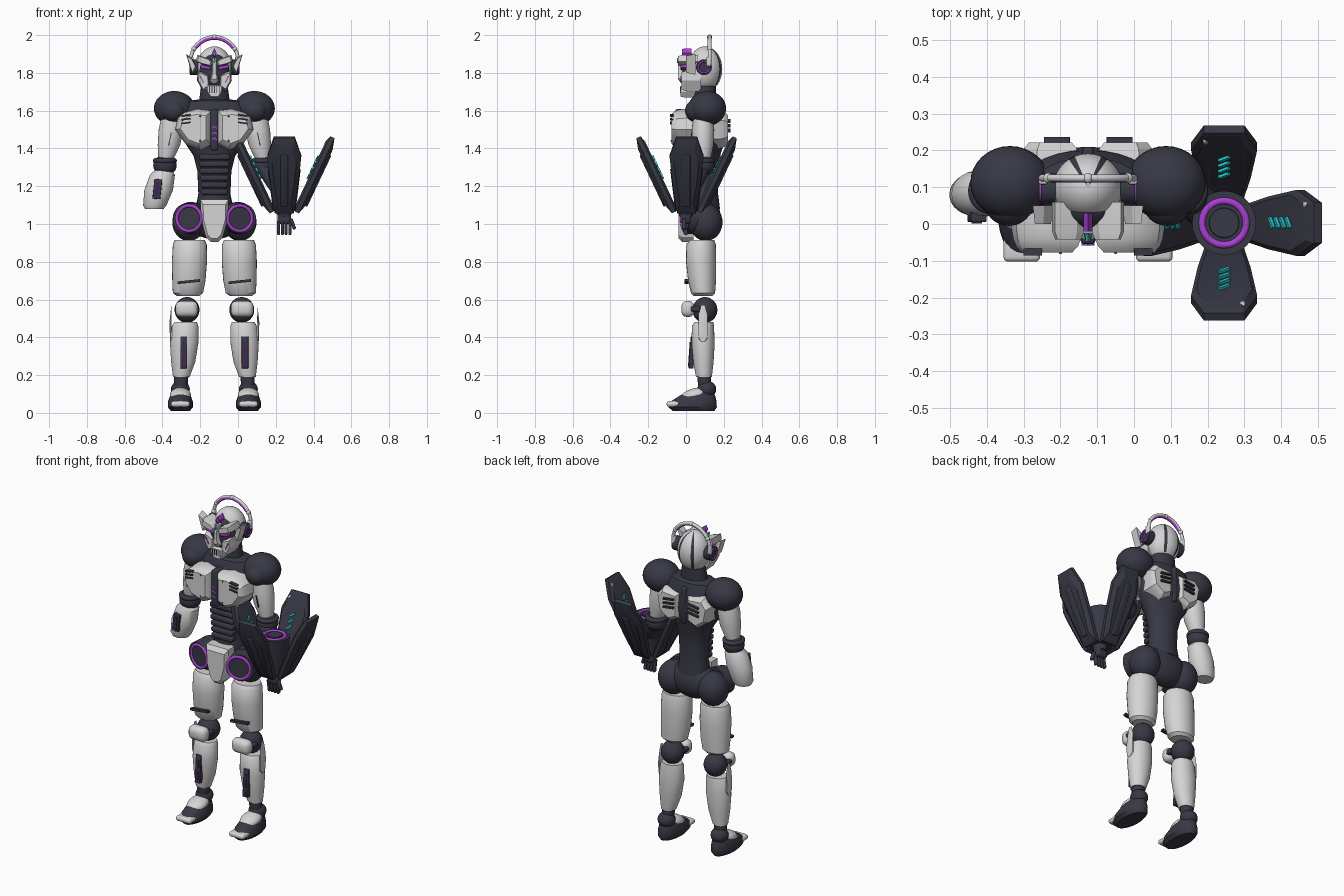
import bpy, bmesh, math
from mathutils import Matrix, Vector, Euler

cube = bpy.data.objects.get("Cube")
if cube:
    bpy.data.objects.remove(cube, do_unlink=True)

MID = -0.125  # body centre line


def material(name, *rgb):
    mat = bpy.data.materials.new(name)
    mat.use_nodes = True
    mat.diffuse_color = (*rgb, 1)
    mat.node_tree.nodes["Principled BSDF"].inputs["Base Color"].default_value = (*rgb, 1)
    return mat


WHITE = material("white_shell", .66, .66, .67)
DARK = material("dark_frame", .04, .04, .06)
PURPLE = material("purple_glow", .4, .05, .65)
PLUM = material("plum_panel", .06, .015, .09)
TEAL = material("teal_glow", .02, .55, .6)


def at(dx, y, z, tilt=0, lean=0, turn=0):
    """Placement relative to the body centre line, angles in degrees."""
    angles = [math.radians(a) for a in (tilt, lean, turn)]
    return Matrix.Translation((MID + dx, y, z)) @ Euler(angles).to_matrix().to_4x4()


def finish(name, bm, place, *mats, sharp=35):
    bmesh.ops.transform(bm, matrix=place, verts=bm.verts)
    bmesh.ops.recalc_face_normals(bm, faces=bm.faces)
    for face in bm.faces:
        face.smooth = True
    for edge in bm.edges:
        edge.smooth = len(edge.link_faces) == 2 and edge.calc_face_angle(0) < math.radians(sharp)
    mesh = bpy.data.meshes.new(name)
    bm.to_mesh(mesh)
    bm.free()
    for mat in mats:
        mesh.materials.append(mat)
    obj = bpy.data.objects.new(name, mesh)
    bpy.context.collection.objects.link(obj)
    return obj


def skin(rings, closed=False):
    """Bridge equal point rings into a surface and cap the ends."""
    bm = bmesh.new()
    rows = [[bm.verts.new(p) for p in ring] for ring in rings]
    count = len(rows[0])
    for a, b in zip(rows, rows[1:]):
        for i in range(count):
            j = (i + 1) % count
            bm.faces.new((a[i], a[j], b[j], b[i]))
    bm.faces.new(rows[0])
    bm.faces.new(rows[-1])
    return bm


def loft(name, mat, sections, side=1, place=None):
    """Sections are (dx, y, z, half width, half depth)."""
    turn = [math.tau * i / 28 for i in range(28)]
    rings = [[(side * x + w * math.cos(a), y + d * math.sin(a), z) for a in turn]
             for x, y, z, w, d in sections]
    return finish(name, skin(rings), place or at(0, 0, 0), mat)


def plate(name, mat, outline, steps, side=1, place=None):
    """Front-facing outline in x and z; steps are (y, scale)."""
    cx = sum(p[0] for p in outline) / len(outline)
    cz = sum(p[1] for p in outline) / len(outline)
    rings = [[(side * (cx + (x - cx) * k), y, cz + (z - cz) * k) for x, z in outline]
             for y, k in steps]
    return finish(name, skin(rings), place or at(0, 0, 0), mat, sharp=25)


def mirrored(points):
    return points + [(-x, z) for x, z in reversed(points)]


def ball(name, mat, place, *radii):
    bm = bmesh.new()
    bmesh.ops.create_uvsphere(bm, u_segments=32, v_segments=20, radius=1)
    return finish(name, bm, place @ Matrix.Diagonal((*radii, 1)), mat)


def box(name, mat, place, size, bevel=0):
    bm = bmesh.new()
    bmesh.ops.create_cube(bm, size=1, matrix=Matrix.Diagonal((*size, 1)))
    if bevel:
        bmesh.ops.bevel(bm, geom=bm.edges[:], offset=bevel, segments=3, profile=.5, affect='EDGES')
    return finish(name, bm, place, mat)


def drum(name, mat, place, r1, r2, depth):
    bm = bmesh.new()
    bmesh.ops.create_cone(bm, cap_ends=True, segments=32, radius1=r1, radius2=r2, depth=depth)
    return finish(name, bm, place, mat)


def hoop(name, mat, place, radius, thick, start=0, end=360):
    """Ring, or part of one, lying in the local xz plane."""
    rings = []
    for i in range(41):
        a = math.radians(start + (end - start) * i / 40)
        rings.append([((radius + thick * math.cos(b)) * math.cos(a), thick * math.sin(b),
                       (radius + thick * math.cos(b)) * math.sin(a))
                      for b in [math.tau * k / 10 for k in range(10)]])
    return finish(name, skin(rings), place, mat, sharp=50)


# Torso, ribbed waist and pelvis
loft("torso", DARK, [(0, .1, 1.08, .1, .08), (0, .1, 1.16, .085, .07), (0, .1, 1.28, .09, .07),
                     (0, .1, 1.36, .11, .08), (0, .1, 1.42, .15, .1), (0, .1, 1.5, .19, .11),
                     (0, .1, 1.6, .19, .1), (0, .1, 1.65, .15, .08), (0, .1, 1.66, .08, .06),
                     (0, .1, 1.73, .07, .06)])
for i in range(6):
    box("waist_rib", DARK, at(0, .045, 1.17 + i * .037), (.14 + .005 * i, .06, .032), .011)
ball("pelvis", DARK, at(0, .1, 1.03), .15, .085, .11)
box("sternum", DARK, at(0, 0, 1.5), (.04, .11, .22), .01)
box("spine_strip", DARK, at(0, .19, 1.52), (.03, .04, .22), .01)
for i in range(3):
    for s in (-1, 1):
        box("sternum_light", PURPLE, at(s * .008, -.056, 1.45 + i * .03, 0, s * 35), (.02, .006, .007))
plate("pelvis_guard", WHITE, mirrored([(.075, 1.13), (.072, 1.03), (.045, .93), (.02, .905)]),
      [(.04, 1), (-.02, 1), (-.04, .8)])

# Head shell with two dark seams at the back
skull = ball("head", WHITE, at(0, .1, 1.82), .095, .092, .12)
skull.data.materials.append(DARK)
for face in skull.data.polygons:
    d = face.center - Vector((MID, .1, 1.82))
    if abs(abs(math.atan2(d.x, d.y)) - .5) < .1 and d.z > -.08:
        face.material_index = 1
ball("face_recess", DARK, at(0, .04, 1.8), .08, .06, .1)
plate("nose_ridge", WHITE, mirrored([(.012, 1.88), (.014, 1.8), (.024, 1.76), (.01, 1.745)]),
      [(.02, 1), (-.025, 1), (-.042, .6)])
plate("jaw", WHITE, mirrored([(.045, 1.735), (.042, 1.7), (.022, 1.67)]),
      [(.06, 1), (-.01, 1), (-.03, .85)])
for i in range(-2, 3):
    box("jaw_slit", DARK, at(i * .013, -.029, 1.71), (.004, .008, .035))
diamond = [(0, .025), (.013, 0), (0, -.025), (-.013, 0)]
plate("brow_gem", PURPLE, diamond, [(.03, 1), (-.02, .9)], 1, at(0, 0, 1.905))
plate("nose_gem", TEAL, diamond, [(0, .6), (-.047, .5)], 1, at(0, 0, 1.865))

# Headband
hoop("headband", WHITE, at(0, .125, 1.865), .125, .01, -10, 190)
hoop("headband_light", PURPLE, at(0, .122, 1.865), .119, .009, 35, 145)
for a in (30, 90, 150):
    t = math.radians(a)
    ball("headband_joint", WHITE, at(.125 * math.cos(t), .125, 1.865 + .125 * math.sin(t)), .013, .014, .013)

for s in (-1, 1):
    # Face mask and ears
    plate("brow", WHITE, [(.01, 1.855), (.03, 1.875), (.09, 1.895), (.098, 1.86), (.07, 1.848), (.02, 1.835)],
          [(.06, 1), (-.02, 1), (-.042, .8)], s)
    box("eye", PURPLE, at(s * .048, -.014, 1.83, 0, -s * 12), (.055, .03, .018), .004)
    plate("cheek", WHITE, [(.028, 1.79), (.088, 1.815), (.092, 1.76), (.06, 1.7), (.025, 1.725)],
          [(.08, 1), (.0, .95), (-.025, .75)], s)
    box("cheek_light", PURPLE, at(s * .066, -.018, 1.765, 0, s * 25), (.006, .02, .04))
    drum("ear_disc", DARK, at(s * .108, .095, 1.83, 0, 90), .042, .042, .04)
    hoop("ear_ring", PURPLE, at(s * .128, .095, 1.83, 0, 0, 90), .03, .005)
    box("ear_mount", WHITE, at(s * .122, .12, 1.86), (.024, .025, .05), .006)
    plate("ear_spike", WHITE, [(.095, 1.83), (.12, 1.88), (.15, 1.9), (.135, 1.85), (.115, 1.79)],
          [(.05, 1), (0, .8)], s)

    # Chest and back armour with vents
    plate("chest_plate", WHITE, [(.014, 1.6), (.09, 1.61), (.16, 1.59), (.195, 1.56), (.208, 1.5), (.15, 1.42),
                                 (.075, 1.39), (.014, 1.42)],
          [(.08, 1), (-.01, 1), (-.04, .95), (-.06, .87), (-.078, .7)], s)
    plate("back_plate", WHITE, [(.025, 1.59), (.14, 1.6), (.18, 1.55), (.16, 1.45), (.09, 1.4), (.025, 1.43)],
          [(.1, 1), (.18, 1), (.205, .92), (.222, .75)], s)
    for i in range(3):
        box("chest_vent", DARK, at(s * .15, -.076, 1.535 + i * .02, 0, s * 8), (.05, .02, .008))
        box("back_vent", DARK, at(s * .085, .228, 1.495 + i * .025, 0, s * 8), (.07, .016, .01))
    for z in (1.44, 1.57):
        ball("chest_bolt", DARK, at(s * .075, -.07, z), .006, .012, .006)

    # Shoulders, upper arms and elbows
    ball("shoulder", DARK, at(s * .212, .112, 1.612), .108, .1, .092)
    ball("shoulder_cap", DARK, at(s * .215, .055, 1.6), .065, .06, .06)
    loft("upper_arm", WHITE, [(.225, .09, 1.57, .055, .05), (.23, .09, 1.5, .065, .06),
                              (.24, .09, 1.42, .06, .056), (.255, .09, 1.35, .042, .042)], s)
    box("arm_groove", DARK, at(s * .235, .03, 1.45, 0, -s * 12), (.005, .008, .07))
    ball("elbow", DARK, at(s * .262, .09, 1.31), .062, .06, .055)
    hoop("elbow_band", DARK, at(s * .262, .09, 1.335, 90), .05, .014)

    # Hips with glowing rings
    ball("hip", DARK, at(s * .135, .105, 1.01), .088, .088, .1)
    turned = at(s * .134, .03, 1.03, 90, 0, s * 15)
    drum("hip_disc", DARK, turned, .087, .08, .07)
    hoop("hip_ring", PURPLE, at(s * .134, -.005, 1.03, 0, 0, s * 15), .067, .009)

    # Thighs and knees
    loft("thigh", WHITE, [(.13, .085, .915, .08, .065), (.13, .08, .89, .09, .078), (.132, .08, .8, .093, .08),
                          (.135, .085, .7, .088, .074), (.14, .09, .635, .08, .064), (.14, .09, .62, .06, .05)], s)
    box("thigh_slash", DARK, at(s * .135, .003, .695, 0, -6), (.12, .02, .014))
    ball("knee_joint", DARK, at(s * .145, .1, .545), .066, .066, .068)
    box("knee_pad", WHITE, at(s * .147, .01, .55), (.12, .07, .085), .03)
    box("knee_strap", DARK, at(s * .146, .05, .55), (.125, .05, .03), .01)

    # Shins with glowing panels and outer fins
    loft("shin", WHITE, [(.152, .095, .48, .06, .05), (.155, .09, .46, .07, .058), (.16, .09, .37, .075, .062),
                         (.165, .092, .27, .064, .054), (.175, .095, .19, .044, .042)], s)
    loft("shin_cuff", DARK, [(.175, .095, .2, .038, .036), (.178, .1, .13, .035, .035)], s)
    box("shin_panel", DARK, at(s * .162, .032, .32, -4), (.036, .026, .17), .004)
    box("shin_light", PLUM, at(s * .162, .018, .31, -4), (.014, .006, .13))
    plate("shin_fin", WHITE, [(.21, .34), (.225, .42), (.228, .57), (.238, .48), (.235, .38)],
          [(.115, .6), (.1, 1), (.08, 1), (.065, .6)], s)

    # Feet
    ball("ankle", DARK, at(s * .18, .11, .125), .05, .05, .045)
    loft("sole", DARK, [(.18, .04, .01, .05, .11), (.18, .035, .03, .066, .128), (.18, .04, .06, .066, .122),
                        (.18, .06, .09, .055, .095), (.18, .08, .12, .04, .06)], s)
    ball("foot_cover", WHITE, at(s * .18, .045, .095, 15), .056, .075, .035)
    box("toe_cap", WHITE, at(s * .18, -.065, .047), (.1, .075, .03), .013)

# Right forearm
loft("right_forearm", WHITE, [(-.27, .088, 1.285, .045, .045), (-.275, .085, 1.26, .066, .06),
                              (-.295, .082, 1.18, .076, .064), (-.315, .08, 1.1, .062, .056),
                              (-.318, .08, 1.08, .05, .045)])
box("right_forearm_panel", DARK, at(-.302, .02, 1.185, 0, 6), (.042, .03, .105), .004)
box("right_forearm_light", PLUM, at(-.302, .004, 1.185, 0, 6), (.02, .006, .08))

# Left forearm: drum, purple ring and four flared blades
HUB = .37
loft("left_arm_link", DARK, [(.26, .085, 1.31, .05, .05), (.32, .04, 1.22, .055, .055), (HUB, 0, 1.14, .05, .05)])
drum("forearm_drum", DARK, at(HUB, .003, 1.18), .06, .087, .22)
hoop("drum_ring", PURPLE, at(HUB, .003, 1.288, 90), .06, .01)
drum("drum_core", DARK, at(HUB, .003, 1.285), .045, .04, .02)
blade = mirrored([(.05, 0), (.072, .15), (.09, .33), (.055, .44)])
for k in range(4):
    place = at(HUB, .003, 1.06, 0, 0, 90 * k) @ Matrix.Translation((0, -.07, 0)) @ Matrix.Rotation(.442, 4, 'X')
    plate("blade", DARK, blade, [(.026, .85), (.015, 1), (-.008, 1), (-.026, .72)], 1, place)
    box("blade_ridge", DARK, place @ Matrix.Translation((0, -.026, .2)), (.04, .014, .3), .005)
    for i in range(4):
        slash = Matrix.Translation((0, .028, .2 + i * .035)) @ Matrix.Rotation(.7, 4, 'Y')
        box("blade_light", TEAL, place @ slash, (.036, .012, .01))
    box("blade_tip", WHITE, place @ Matrix.Translation((.05, .02, .4)), (.014, .014, .02), .004)

# Left hand
drum("left_wrist", DARK, at(HUB, 0, 1.07), .035, .05, .06)
box("left_palm", DARK, at(HUB, 0, 1.03), (.07, .05, .06), .014)
for i in range(4):
    box("left_finger", DARK, at(HUB - .03 + i * .02, -.005, .98, 10), (.016, .024, .075), .006)
box("left_thumb", DARK, at(HUB + .045, -.01, 1.0, 0, -20), (.018, .022, .06), .006)
